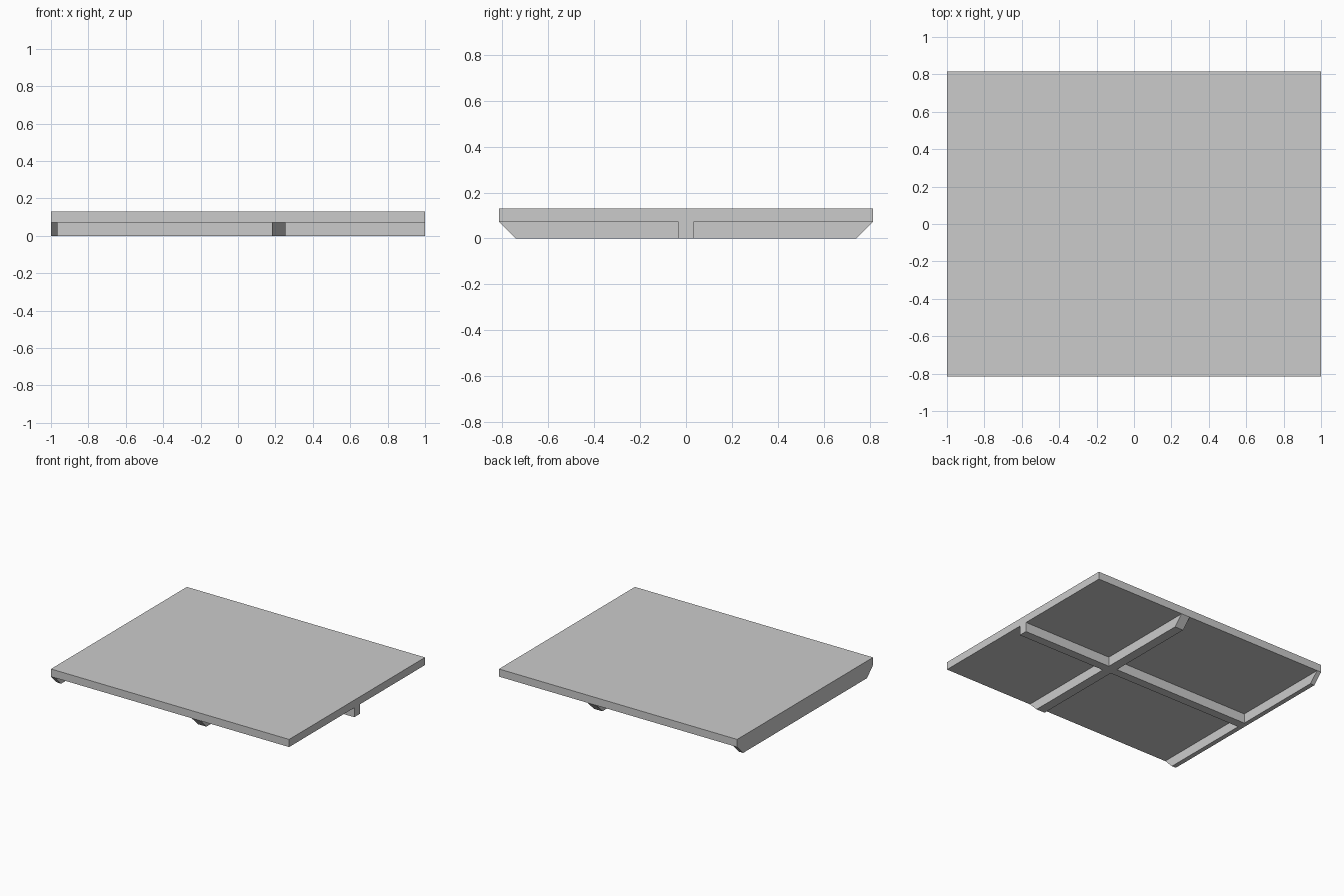
import bpy
import bmesh

cube = bpy.data.objects.get("Cube")
if cube:
    bpy.data.objects.remove(cube, do_unlink=True)

grey = bpy.data.materials.new("plain_grey")
grey.use_nodes = True
colour = (0.6, 0.6, 0.6, 1)
grey.diffuse_color = colour
grey.node_tree.nodes["Principled BSDF"].inputs["Base Color"].default_value = colour

HALF_Y = 0.815      # half depth of the panel
RAIL_TOP = 0.072    # underside of the panel
TOP = 0.13
RAIL_Y = 0.033      # half width of the long rail


def prism(name, profile, x0, x1):
    """Extrude a (y, z) profile along x."""
    bm = bmesh.new()
    face = bm.faces.new([bm.verts.new((x0, y, z)) for y, z in profile])
    extruded = bmesh.ops.extrude_face_region(bm, geom=[face])["geom"]
    moved = [v for v in extruded if isinstance(v, bmesh.types.BMVert)]
    bmesh.ops.translate(bm, vec=(x1 - x0, 0, 0), verts=moved)
    bmesh.ops.recalc_face_normals(bm, faces=bm.faces)
    mesh = bpy.data.meshes.new(name)
    bm.to_mesh(mesh)
    bm.free()
    mesh.materials.append(grey)
    obj = bpy.data.objects.new(name, mesh)
    bpy.context.collection.objects.link(obj)


def rectangle(half_y, z0, z1):
    return [(-half_y, z0), (half_y, z0), (half_y, z1), (-half_y, z1)]


# Flat panel and the long rail beneath it
prism("panel", rectangle(HALF_Y, RAIL_TOP, TOP), -1, 1)
prism("long_rail", rectangle(RAIL_Y, 0, RAIL_TOP), -1, 1)

# Cross rails with bevelled outer ends, on both sides of the long rail
for rail, x0, x1 in (("edge_rail", -1, -0.965), ("middle_rail", 0.182, 0.254)):
    for side, s in (("front", -1), ("back", 1)):
        profile = [(s * RAIL_Y, 0), (s * 0.743, 0),
                   (s * HALF_Y, RAIL_TOP), (s * RAIL_Y, RAIL_TOP)]
        prism(f"{rail}_{side}", profile, x0, x1)
